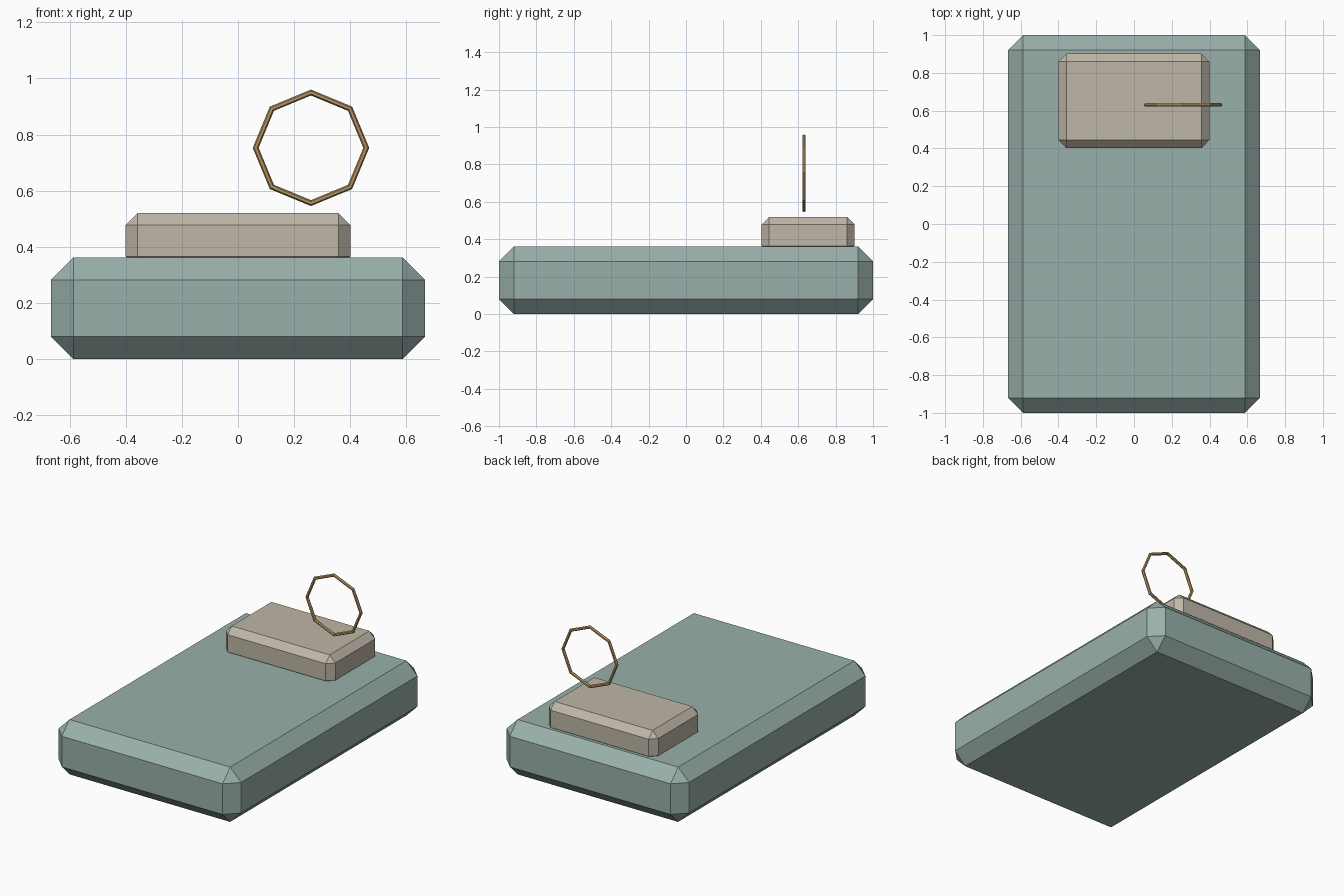
import bpy, math

if "Cube" in bpy.data.objects:
    bpy.data.objects.remove(bpy.data.objects["Cube"])


def material(name, color):
    m = bpy.data.materials.new(name)
    m.diffuse_color = (*color, 1)
    m.use_nodes = True
    m.node_tree.nodes["Principled BSDF"].inputs["Base Color"].default_value = m.diffuse_color
    return m


def chamfered_box(name, lo, hi, chamfer, mat):
    """Box between two corners with every edge cut flat."""
    center = [(a + b) / 2 for a, b in zip(lo, hi)]
    bpy.ops.mesh.primitive_cube_add(size=1, location=center)
    ob = bpy.context.object
    ob.name = name
    ob.scale = [b - a for a, b in zip(lo, hi)]
    bpy.ops.object.transform_apply(location=False, rotation=False, scale=True)
    bevel = ob.modifiers.new("chamfer", 'BEVEL')
    bevel.width = chamfer
    bevel.segments = 1
    bevel.limit_method = 'NONE'
    ob.data.materials.append(mat)
    return ob


sage = material("sage green", (0.32, 0.435, 0.41))
beige = material("warm beige", (0.52, 0.47, 0.39))
brass = material("brass", (0.46, 0.30, 0.12))

# Large slab
chamfered_box("body", (-0.667, -1, 0), (0.667, 1, 0.362), 0.08, sage)

# Smaller block sunk slightly into the back of the slab
chamfered_box("top_block", (-0.4, 0.403, 0.323), (0.4, 0.902, 0.52), 0.042, beige)

# Upright eight-sided ring
bpy.ops.mesh.primitive_torus_add(
    major_segments=8, minor_segments=6, major_radius=0.197, minor_radius=0.0105,
    location=(0.26, 0.631, 0.753), rotation=(math.pi / 2, 0, 0))
ring = bpy.context.object
ring.name = "ring"
ring.data.materials.append(brass)
bpy.ops.object.shade_flat()
